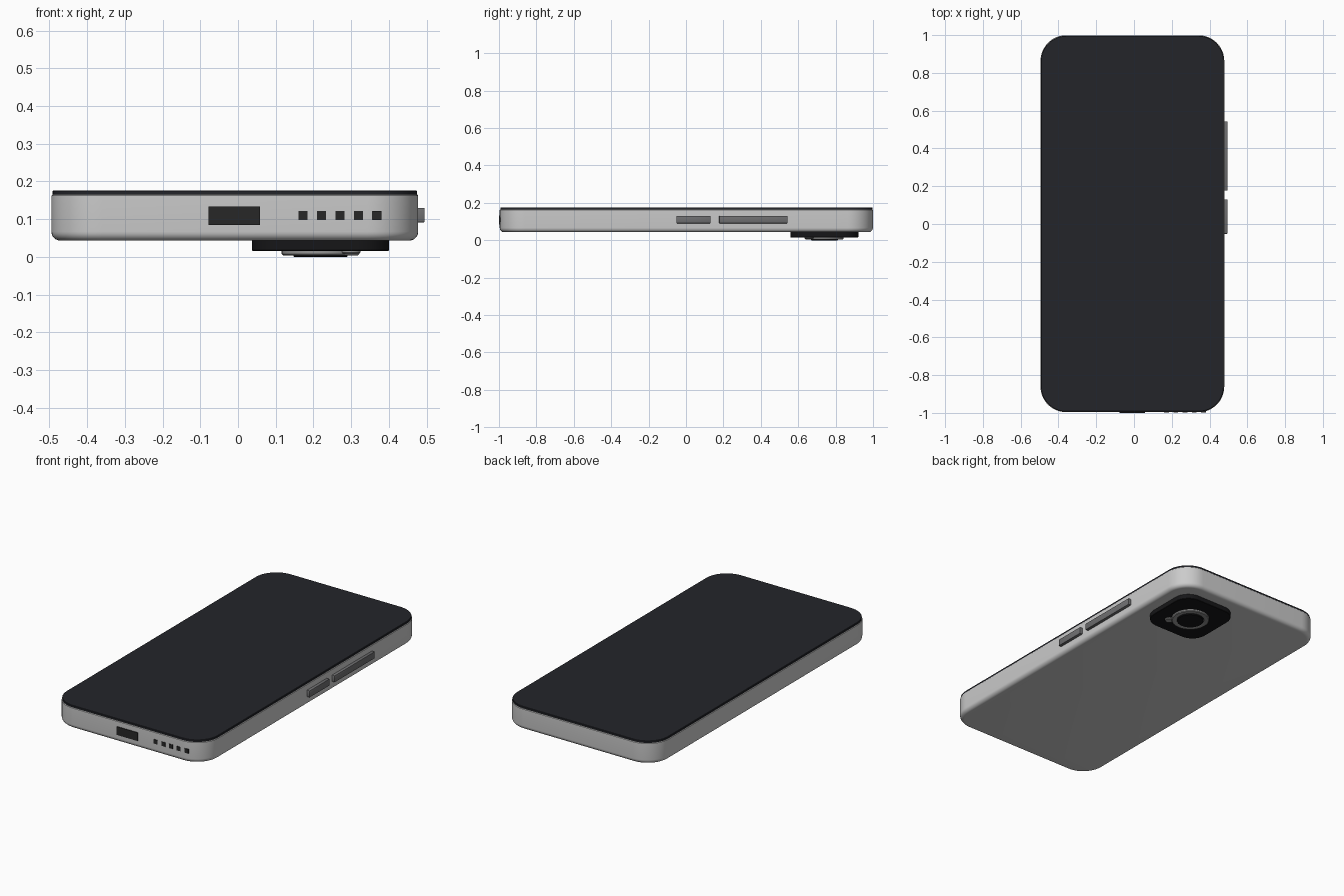
import bpy, bmesh, math

if "Cube" in bpy.data.objects:
    bpy.data.objects.remove(bpy.data.objects["Cube"])


def material(name, rgb):
    m = bpy.data.materials.new(name)
    m.diffuse_color = (*rgb, 1)
    m.use_nodes = True
    m.node_tree.nodes["Principled BSDF"].inputs["Base Color"].default_value = m.diffuse_color
    return m


GLASS = material("dark_glass", (0.017, 0.018, 0.023))
BLACK = material("black", (0.008, 0.008, 0.009))
HOLE = material("opening_dark", (0.02, 0.02, 0.02))
BUTTON = material("button_grey", (0.16, 0.16, 0.165))
METAL = material("ring_grey", (0.3, 0.3, 0.3))


def finish(bm, name, mat=None, angle=35):
    bmesh.ops.recalc_face_normals(bm, faces=bm.faces)
    me = bpy.data.meshes.new(name)
    bm.to_mesh(me)
    bm.free()
    ob = bpy.data.objects.new(name, me)
    bpy.context.collection.objects.link(ob)
    if mat:
        me.materials.append(mat)
    bpy.ops.object.select_all(action='DESELECT')
    ob.select_set(True)
    bpy.context.view_layer.objects.active = ob
    bpy.ops.object.shade_smooth_by_angle(angle=math.radians(angle))
    return ob


def rounded_outline(x0, x1, y0, y1, r, n=12):
    pts = []
    corners = [(x1 - r, y1 - r), (x0 + r, y1 - r), (x0 + r, y0 + r), (x1 - r, y0 + r)]
    for q, (cx, cy) in enumerate(corners):
        for i in range(n + 1):
            a = math.pi / 2 * (q + i / n)
            pts.append((cx + r * math.cos(a), cy + r * math.sin(a)))
    return pts


def slab(name, x0, x1, y0, y1, r, levels, mat=None):
    """Rounded rectangle lofted through (z, inset) levels, capped at both ends."""
    bm = bmesh.new()
    rings = []
    for z, d in levels:
        outline = rounded_outline(x0 + d, x1 - d, y0 + d, y1 - d, r - d)
        rings.append([bm.verts.new((x, y, z)) for x, y in outline])
    n = len(rings[0])
    for a, b in zip(rings, rings[1:]):
        for i in range(n):
            j = (i + 1) % n
            bm.faces.new((a[i], a[j], b[j], b[i]))
    bm.faces.new(rings[0])
    bm.faces.new(rings[-1])
    return finish(bm, name, mat)


def lathe(name, x, y, profile, mat, closed=False):
    """Spin an (r, z) profile about a vertical axis."""
    bm = bmesh.new()
    vs = [bm.verts.new((x + r, y, z)) for r, z in profile]
    es = [bm.edges.new(p) for p in zip(vs, vs[1:])]
    if closed:
        es.append(bm.edges.new((vs[-1], vs[0])))
    bmesh.ops.spin(bm, geom=vs + es, cent=(x, y, 0), axis=(0, 0, 1),
                   angle=2 * math.pi, steps=48, use_duplicate=False)
    bmesh.ops.remove_doubles(bm, verts=bm.verts, dist=1e-5)
    return finish(bm, name, mat)


def box(name, lo, hi, mat, bevel=0.0):
    bm = bmesh.new()
    bmesh.ops.create_cube(bm, size=1)
    for v in bm.verts:
        v.co = [(a + b) / 2 + c * (b - a) for a, b, c in zip(lo, hi, v.co)]
    if bevel:
        bmesh.ops.bevel(bm, geom=bm.edges[:], offset=bevel, segments=2,
                        profile=0.5, affect='EDGES')
    return finish(bm, name, mat)


# Body shell with a rounded lower edge
R = 0.024
levels = [(0.043 + R * (1 - math.sin(t)), R * (1 - math.cos(t)))
          for t in [math.pi / 2 * (1 - i / 6) for i in range(7)]]
levels += [(0.162, 0), (0.165, 0.003)]
slab("body", -0.495, 0.478, -0.996, 0.999, 0.135, levels)

# Front glass
slab("screen_glass", -0.492, 0.475, -0.993, 0.996, 0.132,
     [(0.163, 0), (0.174, 0), (0.176, 0.002)], GLASS)

# Side buttons
for name, y0, y1 in (("power_button", -0.052, 0.131), ("volume_button", 0.177, 0.543)):
    box(name, (0.46, y0, 0.091), (0.495, y1, 0.130), BUTTON, 0.003)

# Charging port and speaker holes on the front end
box("charging_port", (-0.078, -1.0, 0.085), (0.058, -0.98, 0.133), HOLE)
for i in range(5):
    x = 0.172 + 0.049 * i
    box(f"speaker_hole_{i + 1}", (x - 0.012, -0.999, 0.098),
        (x + 0.012, -0.98, 0.122), HOLE)

# Camera bump with ring, lens and flash on the underside
slab("camera_bump", 0.037, 0.401, 0.558, 0.922, 0.09,
     [(0.016, 0.002), (0.018, 0), (0.05, 0)], BLACK)
CX, CY = 0.219, 0.740
lathe("lens_ring", CX, CY, [(0.074, 0.02), (0.074, 0.006), (0.077, 0.004),
      (0.099, 0.004), (0.103, 0.008), (0.103, 0.02)], METAL, True)
lathe("lens_glass", CX, CY, [(0, 0.0), (0.070, 0.0), (0.072, 0.002),
      (0.072, 0.02), (0, 0.02)], BLACK)
lathe("flash", 0.300, 0.658, [(0, 0.008), (0.021, 0.008), (0.025, 0.012),
      (0.025, 0.02), (0, 0.02)], METAL)
